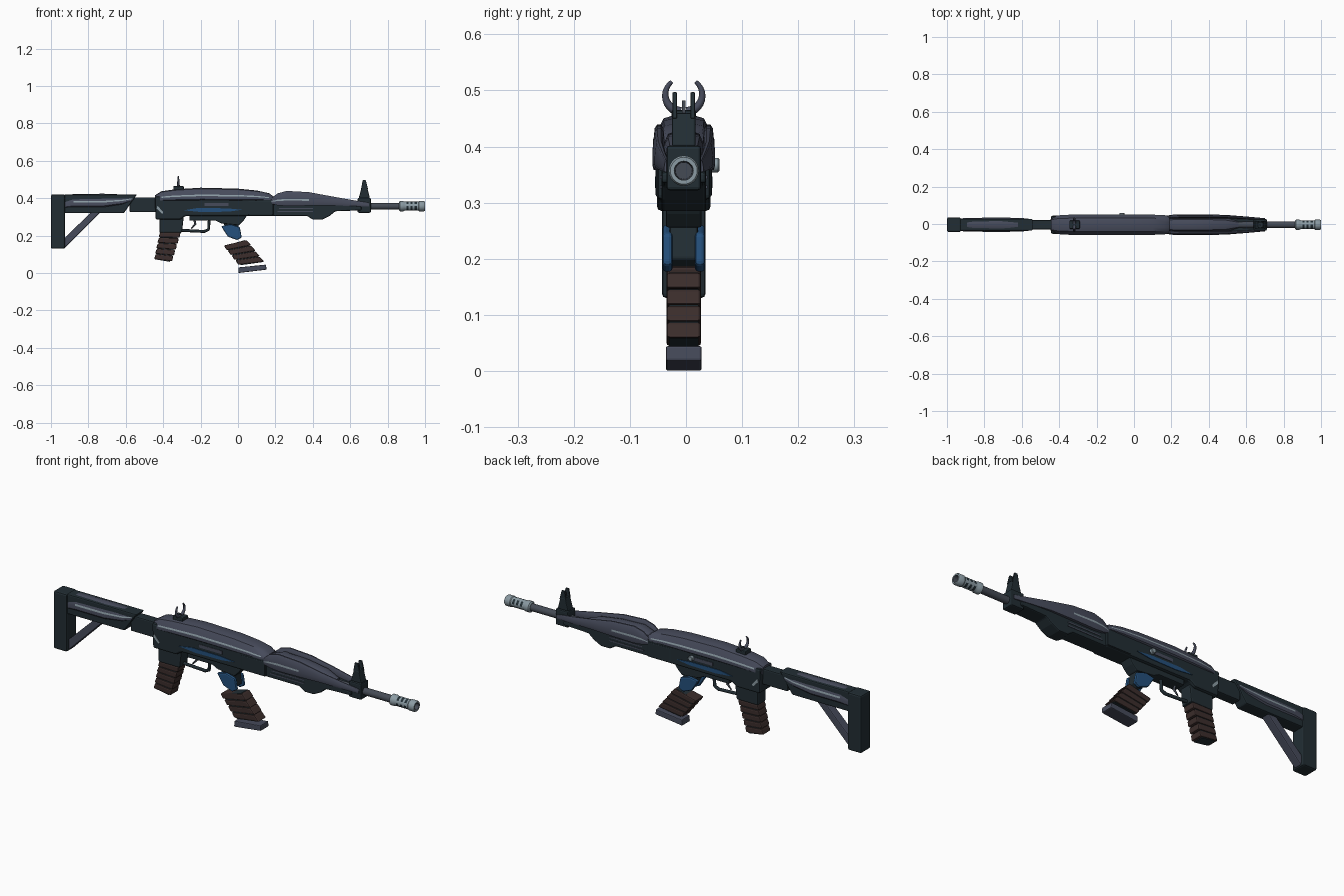
import bpy, bmesh, math
from mathutils import Vector

if bpy.data.objects.get("Cube"):
    bpy.data.objects.remove(bpy.data.objects["Cube"])

CY = -0.004  # centre plane of the body


def material(name, r, g, b):
    m = bpy.data.materials.new(name)
    m.use_nodes = True
    m.diffuse_color = (r, g, b, 1)
    m.node_tree.nodes["Principled BSDF"].inputs["Base Color"].default_value = (r, g, b, 1)
    return m


DARK = material("dark teal metal", .016, .027, .034)
SLATE = material("slate shell", .062, .07, .105)
BROWN = material("brown grip", .045, .027, .025)
BLUE = material("deep blue", .018, .08, .2)
LIGHT = material("pale steel", .26, .33, .37)
STEEL = material("barrel grey", .06, .07, .09)


def finish(name, bm, mats, bevel=0, smooth=True):
    bmesh.ops.recalc_face_normals(bm, faces=bm.faces)
    me = bpy.data.meshes.new(name)
    bm.to_mesh(me)
    bm.free()
    for m in mats:
        me.materials.append(m)
    ob = bpy.data.objects.new(name, me)
    ob.location.y = CY
    bpy.context.collection.objects.link(ob)
    if bevel:
        mod = ob.modifiers.new("bevel", "BEVEL")
        mod.width, mod.segments, mod.limit_method = bevel, 2, "ANGLE"
    if smooth:
        bpy.ops.object.select_all(action="DESELECT")
        ob.select_set(True)
        bpy.context.view_layer.objects.active = ob
        bpy.ops.object.shade_smooth_by_angle(angle=math.radians(35))
    return ob


def prism(name, pts, y0, y1, mat, bevel=0, pair=False):
    """Side profile in x-z pushed from y0 to y1, optionally on both sides."""
    bm = bmesh.new()
    for s in ((1, -1) if pair else (1,)):
        a = [bm.verts.new((x, s * y0, z)) for x, z in pts]
        b = [bm.verts.new((x, s * y1, z)) for x, z in pts]
        bm.faces.new(a)
        bm.faces.new(b)
        for i in range(len(pts)):
            j = (i + 1) % len(pts)
            bm.faces.new((a[i], a[j], b[j], b[i]))
    return finish(name, bm, [mat], bevel, False)


def box(name, x0, x1, z0, z1, y0, y1, mat, bevel=0, pair=False):
    return prism(name, [(x0, z0), (x1, z0), (x1, z1), (x0, z1)], y0, y1, mat, bevel, pair)


SECTION = [(.8, 0), (1, .12), (1, .36), (.95, .48), (.65, .92), (.3, 1)]


def loft(name, rows, mat, glint=(9, 9), sides=(1,)):
    """Rounded shell along x; rows hold x, bottom, top, half width, centre y."""
    bm = bmesh.new()
    ring = SECTION + [(-u, v) for u, v in reversed(SECTION)]
    n = len(ring)
    for s in sides:
        loops = [[bm.verts.new((x, s * c + u * w, lo + v * (hi - lo))) for u, v in ring]
                 for x, lo, hi, w, c in rows]
        for k in range(len(rows) - 1):
            for i in range(n):
                j = (i + 1) % n
                f = bm.faces.new((loops[k][i], loops[k][j], loops[k + 1][j], loops[k + 1][i]))
                # pale glint on the chamfer row of the shell
                if i in (2, n - 4) and glint[0] <= rows[k][0] < glint[1]:
                    f.material_index = 1
        bm.faces.new(loops[0])
        bm.faces.new(loops[-1])
    return finish(name, bm, [mat, LIGHT])


def lathe(name, profile, centre, mats, rule=None, axis="x", n=24):
    bm = bmesh.new()
    loops = []
    for t, r in profile:
        loop = []
        for i in range(n):
            a = math.tau * i / n
            p = (t, r * math.cos(a), r * math.sin(a)) if axis == "x" else (r * math.cos(a), t, r * math.sin(a))
            loop.append(bm.verts.new(Vector(p) + Vector(centre)))
        loops.append(loop)
    for k in range(len(loops) - 1):
        for i in range(n):
            j = (i + 1) % n
            f = bm.faces.new((loops[k][i], loops[k][j], loops[k + 1][j], loops[k + 1][i]))
            if rule:
                f.material_index = rule(k, i)
    bm.faces.new(loops[0])
    bm.faces.new(loops[-1]).material_index = len(mats) - 1
    return finish(name, bm, mats)


def rod(name, pts, r, mat, taper=None):
    cu = bpy.data.curves.new(name, "CURVE")
    cu.dimensions, cu.bevel_depth, cu.bevel_resolution, cu.use_fill_caps = "3D", r, 2, True
    sp = cu.splines.new("POLY")
    sp.points.add(len(pts) - 1)
    for i, p in enumerate(pts):
        sp.points[i].co = (*p, 1)
        sp.points[i].radius = taper[i] if taper else 1
    cu.materials.append(mat)
    ob = bpy.data.objects.new(name, cu)
    ob.location.y = CY
    bpy.context.collection.objects.link(ob)


def banded(name, tl, tr, br, bl, count, w):
    """Stack of brown bands around a dark core."""
    tl, tr, br, bl = map(Vector, (tl, tr, br, bl))
    for i in range(count):
        a, b = i / count, (i + .93) / count
        pts = [tl.lerp(bl, a) + Vector((.004, 0)), tr.lerp(br, a) - Vector((.004, 0)),
               tr.lerp(br, b), tl.lerp(bl, b)]
        prism(f"{name}_band_{i + 1}", pts, -w, w, BROWN, .006)
    g = Vector((.012, 0))
    prism(name + "_core", [tl + g, tr - g, br - g, bl + g], -w * .85, w * .85, DARK)


# Stock
box("butt_pad", -1, -.925, .13, .42, -.039, .039, DARK, .008)
prism("stock_body", [(-.93, .32), (-.61, .32), (-.54, .42), (-.93, .42)], -.032, .032, DARK, .006)
loft("stock_shell", [(-.925, .345, .415, .034, 0), (-.88, .35, .422, .037, 0), (-.72, .35, .424, .038, 0),
                     (-.62, .365, .42, .037, 0), (-.565, .385, .415, .033, 0)], SLATE, (-.9, -.6))
prism("stock_strut", [(-.785, .325), (-.735, .325), (-.925, .135), (-.94, .175)], -.022, .022, SLATE, .005)
box("stock_tube", -.58, -.43, .325, .405, -.025, .025, DARK, .006)

# Receiver
prism("receiver_body", [(-.445, .41), (.19, .4), (.19, .305), (.04, .305), (-.28, .305), (-.31, .285), (-.44, .285)],
      -.048, .048, DARK, .009)
loft("receiver_shell", [(-.445, .38, .415, .04, 0), (-.41, .382, .437, .05, 0), (-.34, .384, .447, .054, 0),
                        (-.2, .386, .456, .055, 0), (0, .386, .451, .055, 0), (.1, .386, .441, .054, 0),
                        (.165, .386, .427, .051, 0), (.19, .39, .41, .045, 0)], SLATE, (-.41, .15))
prism("blue_inlay", [(-.29, .335), (-.2, .326), (-.05, .328), (.02, .338), (-.06, .346), (-.22, .347)],
      .047, .051, BLUE, 0, True)
box("port_plate", -.18, -.05, .358, .374, .047, .05, SLATE, 0, True)
prism("rear_glint", [(-.435, .345), (-.405, .315), (-.4, .325), (-.43, .36)], .047, .05, LIGHT, 0, True)
prism("magazine_well", [(-.26, .31), (.05, .31), (.03, .28), (.005, .255), (-.09, .265), (-.12, .28), (-.26, .28)],
      -.032, .032, DARK, .005)
lathe("bolt_handle", [(.035, .013), (.061, .013), (.064, .01)], (-.064, 0, .367), [LIGHT], axis="y", n=12)

# Handguard
prism("lower_handguard", [(.055, .395), (.5, .375), (.66, .355), (.66, .335), (.52, .33), (.49, .305),
                          (.45, .285), (.4, .285), (.37, .305), (.055, .305)], -.04, .04, DARK, .006)
box("handguard_joint", .055, .185, .31, .383, .038, .05, DARK, .004, True)
for i, z in enumerate((.325, .342)):
    box(f"handguard_slot_{i + 1}", .21 + i * .01, .4, z, z + .006, .039, .042, SLATE, 0, True)
loft("handguard_core", [(.18, .36, .4, .04, 0), (.25, .36, .428, .043, 0), (.38, .36, .422, .043, 0),
                        (.49, .36, .405, .038, 0), (.56, .345, .38, .02, 0)], SLATE)
loft("handguard_side", [(.18, .37, .4, .008, .042), (.21, .362, .425, .011, .043), (.26, .358, .439, .012, .044),
                        (.38, .36, .432, .012, .044), (.5, .362, .41, .009, .043), (.6, .358, .392, .007, .037),
                        (.7, .355, .375, .005, .03)], SLATE, (.18, .3), (1, -1))

# Front sight
box("front_sight_block", .64, .71, .322, .402, -.031, .031, DARK, .006)
prism("front_sight_tower", [(.645, .4), (.705, .4), (.69, .46), (.662, .46)], -.021, .021, DARK, .004)
prism("front_sight_prong", [(.658, .45), (.695, .45), (.683, .497), (.667, .497)], .012, .02, DARK, .002, True)
box("front_sight_post", .671, .679, .45, .482, -.003, .003, STEEL)

# Barrel and muzzle
lathe("barrel", [(.45, .018), (.88, .018)], (0, 0, .357), [STEEL])
brake = [(.86, .02), (.865, .027), (.885, .027), (.89, .024), (.9, .024), (.912, .024), (.922, .024),
         (.934, .024), (.944, .024), (.956, .024), (.964, .024), (.968, .027), (.995, .027), (1, .024),
         (1, .017), (.95, .015)]
lathe("muzzle_brake", brake, (0, 0, .357), [LIGHT, DARK, STEEL],
      lambda k, i: 2 if k == 14 else int(k in (4, 6, 8) and i % 6 < 4))

# Rear sight with two curled horns
box("rear_sight_base", -.345, -.29, .44, .465, -.022, .022, DARK, .004)
for s, side in ((1, "left"), (-1, "right")):
    arc = [math.radians(-80 + 13 * i) for i in range(11)]
    rod(f"rear_sight_horn_{side}", [(-.319, s * .033 * math.cos(a), .492 + .031 * math.sin(a)) for a in arc],
        .009, SLATE, [1 - .06 * i for i in range(11)])

# Grip and trigger
prism("grip_collar", [(-.42, .3), (-.29, .3), (-.3, .215), (-.42, .215)], -.032, .032, DARK, .006)
banded("grip", (-.42, .218), (-.303, .218), (-.352, .06), (-.45, .072), 5, .031)
rod("trigger_guard", [(-.3, 0, .228), (-.18, 0, .222), (-.158, 0, .232), (-.153, 0, .29)], .008, DARK)
rod("trigger", [(-.235, 0, .29), (-.228, 0, .262), (-.25, 0, .238)], .006, STEEL, [1, 1, .5])

# Loose magazine and the blue catch above it
prism("catch_cheek", [(-.09, .25), (-.04, .26), (.01, .245), (.02, .19), (-.005, .176), (-.055, .195)],
      .02, .038, BLUE, .006, True)
prism("catch_core", [(-.08, .27), (0, .27), (.01, .2), (-.01, .185), (-.05, .205)], -.025, .025, DARK, .004)
banded("magazine", (-.08, .147), (.05, .176), (.142, .058), (.003, .042), 4, .031)
prism("magazine_base", [(.002, 0), (.152, .018), (.15, .045), (.003, .03)], -.032, .032, SLATE, .004)
